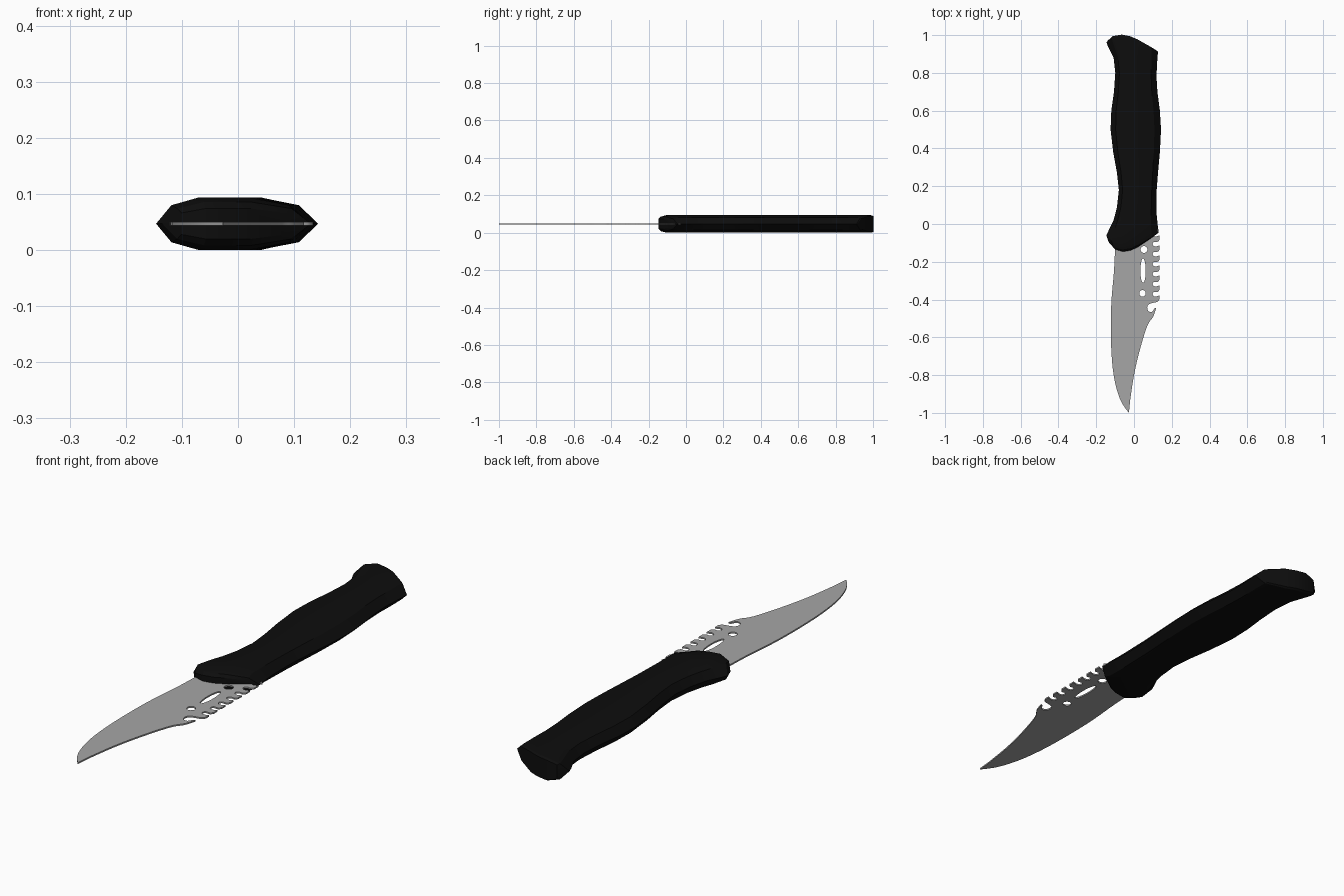
import bpy, bmesh, math

cube = bpy.data.objects.get("Cube")
if cube:
    bpy.data.objects.remove(cube, do_unlink=True)

MID = 0.047


def material(name, value):
    m = bpy.data.materials.new(name)
    m.use_nodes = True
    colour = (value, value, value, 1)
    m.diffuse_color = colour
    m.node_tree.nodes["Principled BSDF"].inputs["Base Color"].default_value = colour
    return m


def select_only(ob):
    bpy.ops.object.select_all(action='DESELECT')
    ob.select_set(True)
    bpy.context.view_layer.objects.active = ob


def smooth(points, steps=5):
    """Catmull-Rom curve through the given points."""
    out = []
    for i in range(len(points) - 1):
        a, b, c, d = (points[min(max(i + k, 0), len(points) - 1)] for k in (-1, 0, 1, 2))
        for s in range(steps):
            t = s / steps
            out.append(tuple(
                0.5 * (2 * q + (r - p) * t + (2 * p - 5 * q + 4 * r - w) * t * t
                       + (3 * q - p - 3 * r + w) * t ** 3)
                for p, q, r, w in zip(a, b, c, d)))
    return out + [points[-1]]


def ellipse(cx, cy, rx, ry, n=24):
    return [(cx + rx * math.cos(math.tau * i / n), cy + ry * math.sin(math.tau * i / n))
            for i in range(n)]


black = material("black_grip", 0.004)
steel = material("grey_steel", 0.38)

# Handle: faceted sections lofted from the guard to the pommel
# each station: left x, left y, right x, right y, forward bow, thickness factor
stations = [
    (-.125, -.105, .118, -.055, -.058, .58),
    (-.135, -.095, .130, -.046, -.056, .82),
    (-.146, -.060, .127, -.020, -.058, 1),
    (-.128, -.020, .123, .020, -.020, 1),
    (-.108, .020, .120, .050, 0, 1),
    (-.090, .090, .119, .100, 0, 1),
    (-.080, .180, .120, .180, 0, 1),
    (-.090, .270, .127, .270, 0, 1),
    (-.110, .380, .137, .380, 0, 1),
    (-.124, .500, .143, .500, 0, 1),
    (-.120, .600, .137, .600, 0, 1),
    (-.106, .700, .124, .700, 0, 1),
    (-.099, .800, .119, .780, 0, 1),
    (-.108, .880, .122, .850, .012, 1),
    (-.138, .940, .126, .900, .042, 1),
    (-.146, .962, .127, .911, .048, .98),
    (-.138, .972, .122, .917, .048, .88),
]
# position across the section and half thickness
section = [(0, 0), (.1, .033), (.28, .047), (.45, .047), (.6, .047), (.87, .033), (1, 0)]
n = len(section)
ring_shape = section + [(t, -h) for t, h in section[-2:0:-1]]

bm = bmesh.new()
rings = []
for xl, yl, xr, yr, bow, thick in stations:
    rings.append([bm.verts.new((xl + (xr - xl) * t,
                                yl + (yr - yl) * t + bow * math.sin(math.pi * t ** .7),
                                MID + h * thick)) for t, h in ring_shape])
count = len(ring_shape)
for a, b in zip(rings, rings[1:]):
    for i in range(count):
        j = (i + 1) % count
        bm.faces.new((a[i], a[j], b[j], b[i]))
for ring in (rings[0], rings[-1]):
    for i in range(n - 1):
        corners = [ring[i], ring[i + 1], ring[-i - 1], ring[-i]]
        bm.faces.new(list(dict.fromkeys(corners)))
bmesh.ops.recalc_face_normals(bm, faces=bm.faces)
mesh = bpy.data.meshes.new("handle")
bm.to_mesh(mesh)
bm.free()
mesh.materials.append(black)
handle = bpy.data.objects.new("handle", mesh)
bpy.context.collection.objects.link(handle)
select_only(handle)
bpy.ops.object.shade_smooth_by_angle(angle=math.radians(25))

# Blade outline: cutting edge down to the tip, clipped spine, hook and saw teeth
outline = [(-.09, 0)]
outline += smooth([(-.10, -.12), (-.106, -.25), (-.120, -.42), (-.122, -.60),
                   (-.115, -.74), (-.098, -.85), (-.068, -.94), (-.027, -1.0)])
outline += smooth([(-.020, -.93), (0, -.80), (.030, -.67), (.070, -.54),
                   (.102, -.49), (.118, -.442)])
outline += smooth([(.108, -.447), (.096, -.465), (.078, -.463), (.070, -.445),
                   (.077, -.426), (.098, -.418), (.124, -.412), (.134, -.398)], 4)
for i in range(7):
    y = -.378 + .053 * i
    outline += smooth([(.134, y), (.116, y - .006), (.103, y - .002), (.099, y + .010),
                       (.108, y + .019), (.124, y + .018), (.134, y + .028)], 3)
outline.append((.09, 0))

# Lightening holes through the blade
holes = [ellipse(.053, -.135, .018, .018),
         ellipse(.048, -.247, .014, .064, 32),
         ellipse(.045, -.367, .017, .017)]

curve = bpy.data.curves.new("blade", 'CURVE')
curve.dimensions = '2D'
curve.fill_mode = 'BOTH'
curve.extrude = 0.003
for loop in [outline] + holes:
    spline = curve.splines.new('POLY')
    spline.points.add(len(loop) - 1)
    for point, (x, y) in zip(spline.points, loop):
        point.co = (x, y, 0, 1)
    spline.use_cyclic_u = True
curve.materials.append(steel)
blade = bpy.data.objects.new("blade", curve)
blade.location.z = MID
bpy.context.collection.objects.link(blade)
select_only(blade)
bpy.ops.object.convert(target='MESH')
bpy.ops.object.shade_smooth_by_angle(angle=math.radians(30))
